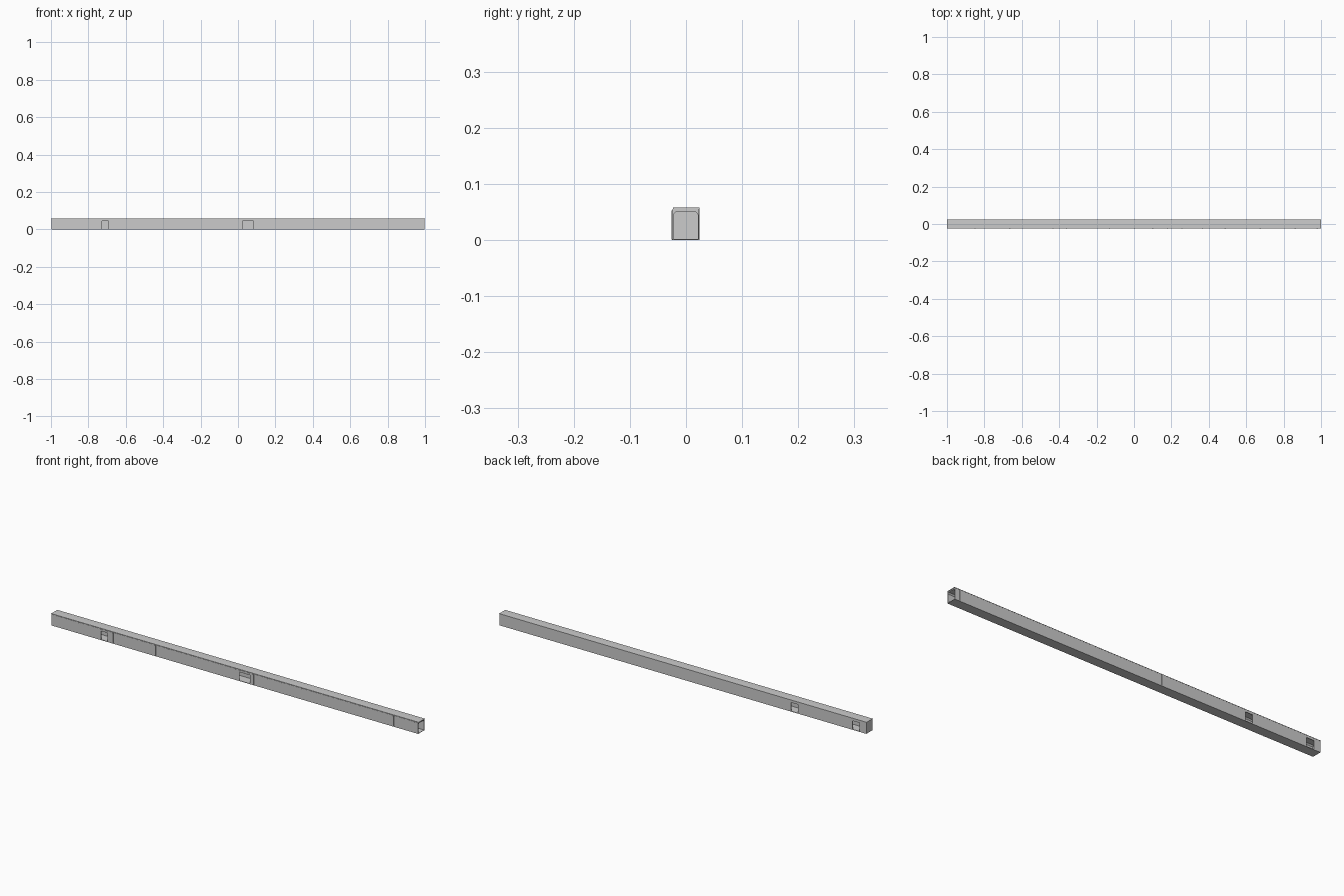
import bpy, bmesh

if "Cube" in bpy.data.objects:
    bpy.data.objects.remove(bpy.data.objects["Cube"])

Y0, Y1 = -0.0245, 0.0235   # outer wall faces
WALL_TOP, ROOF_TOP = 0.055, 0.058


def finish(name, bm):
    bmesh.ops.recalc_face_normals(bm, faces=bm.faces)
    mesh = bpy.data.meshes.new(name)
    bm.to_mesh(mesh)
    bm.free()
    ob = bpy.data.objects.new(name, mesh)
    bpy.context.collection.objects.link(ob)
    return ob


def prism(name, profile, x0, x1):
    """Extrude a closed (y, z) profile along x."""
    bm = bmesh.new()
    face = bm.faces.new([bm.verts.new((x0, y, z)) for y, z in profile])
    ext = bmesh.ops.extrude_face_region(bm, geom=[face])
    verts = [g for g in ext["geom"] if isinstance(g, bmesh.types.BMVert)]
    bmesh.ops.translate(bm, verts=verts, vec=(x1 - x0, 0, 0))
    return finish(name, bm)


def box(name, x0, x1, y0, y1, z0, z1):
    return prism(name, [(y0, z0), (y1, z0), (y1, z1), (y0, z1)], x0, x1)


def cut(target, cutter):
    cutter.hide_render = True
    mod = target.modifiers.new("cut", 'BOOLEAN')
    mod.operation = 'DIFFERENCE'
    mod.solver = 'EXACT'
    mod.object = cutter
    bpy.context.view_layer.objects.active = target
    bpy.ops.object.modifier_apply(modifier=mod.name)
    bpy.data.objects.remove(cutter)


# Corridor shell: hollow, chamfered ceiling, closed at the left end
shell = box("corridor_shell", -0.998, 0.998, Y0, Y1, 0, WALL_TOP)
a, b = Y0 + 0.002, Y1 - 0.002
inner = [(a, 0.002), (b, 0.002), (b, 0.045), (b - 0.005, 0.051),
         (a + 0.005, 0.051), (a, 0.045)]
cut(shell, prism("hollow_cutter", inner, -0.995, 1.1))

# Doorways through the front and back walls
front_doors = [(-0.728, -0.692), (0.025, 0.083)]
back_doors = [(-0.627, -0.588), (-0.962, -0.923)]
for x0, x1 in front_doors:
    cut(shell, box("door_cutter", x0, x1, -0.05, -0.012, 0.0025, 0.0445))
for x0, x1 in back_doors:
    cut(shell, box("door_cutter", x0, x1, 0.012, 0.05, 0.0025, 0.0445))

# Roof slab with a very shallow ridge
prism("roof_slab", [(Y0 + 0.001, WALL_TOP), (Y1 + 0.0005, WALL_TOP),
                    (Y1 + 0.0005, 0.0575), (0, ROOF_TOP),
                    (Y0 + 0.001, 0.0575)], -1, 1)

# Door frames on the front
for i, (x0, x1) in enumerate(front_doors):
    for j, (p, q, z0, z1) in enumerate([(x0 - 0.003, x0, 0, 0.053),
                                        (x1, x1 + 0.003, 0, 0.053),
                                        (x0, x1, 0.0445, 0.053)]):
        box(f"door_frame_{i}_{j}", p, q, Y0 - 0.0008, Y0, z0, z1)

# Slim pilasters along the front
for x in (-0.85, -0.664, -0.433, -0.36, -0.13, 0.003, 0.10, 0.18, 0.256,
          0.366, 0.488, 0.675, 0.862, 0.98):
    box("front_pilaster", x - 0.003, x + 0.003, Y0 - 0.0012, Y0, 0.001, 0.053)

# Thin joints on the back
for x in (-0.446, -0.133, 0.243, 0.97):
    box("back_joint", x - 0.0015, x + 0.0015, Y1, Y1 + 0.0005, 0, WALL_TOP)
